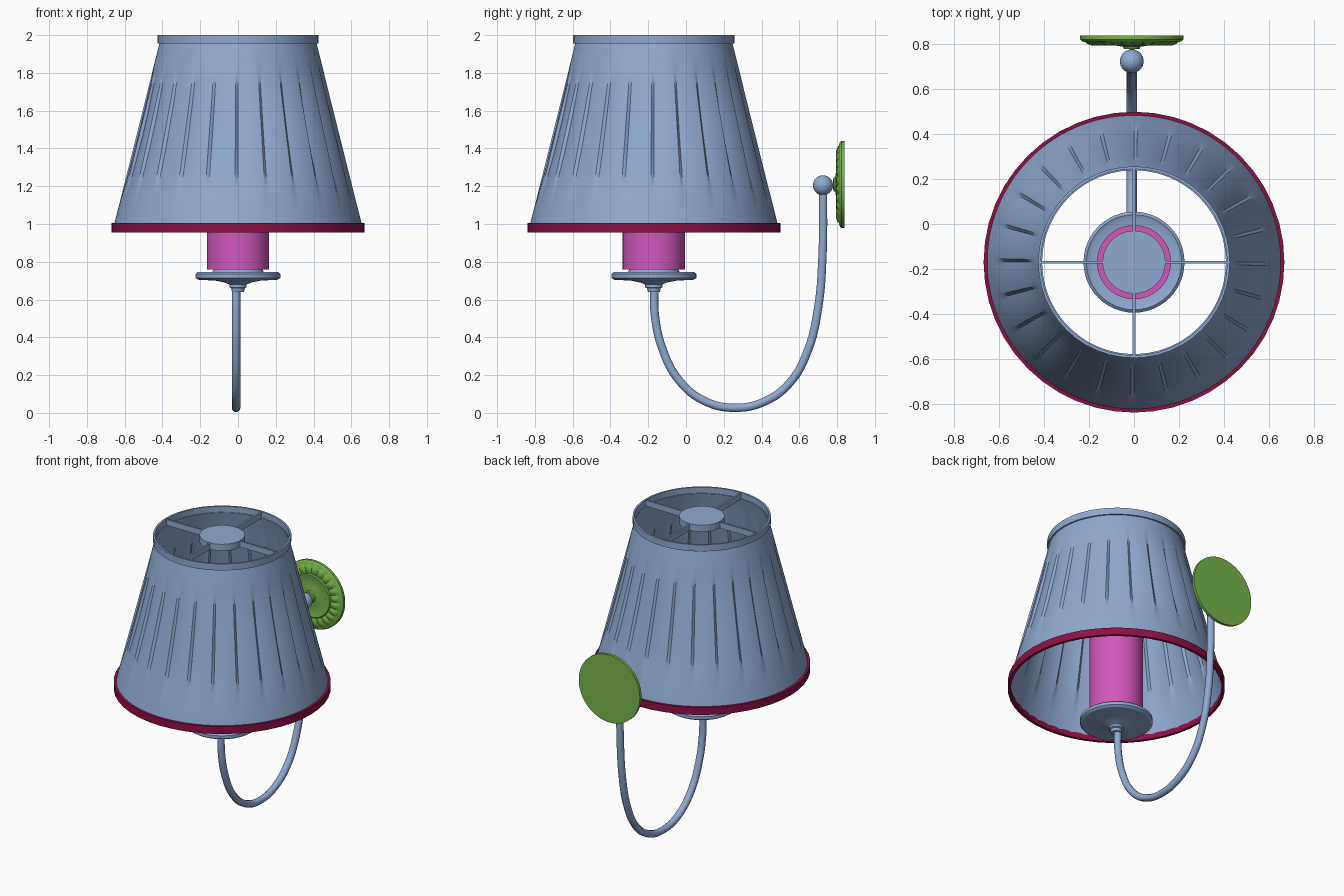
import bpy
import bmesh
from math import sin, cos, pi, radians

if "Cube" in bpy.data.objects:
    bpy.data.objects.remove(bpy.data.objects["Cube"])


def material(name, rgb):
    m = bpy.data.materials.new(name)
    m.use_nodes = True
    m.diffuse_color = (*rgb, 1)
    m.node_tree.nodes["Principled BSDF"].inputs["Base Color"].default_value = (*rgb, 1)
    return m


BLUE = material("dusty_blue", (0.28, 0.40, 0.64))
PINK = material("orchid_pink", (0.65, 0.095, 0.51))
CRIMSON = material("crimson", (0.27, 0.005, 0.06))
GREEN = material("leaf_green", (0.185, 0.46, 0.075))

AXIS_Y = -0.17   # centre line of shade and candle
ARM_X = -0.01


def finish(obj, mat, angle=30):
    obj.data.materials.append(mat)
    bpy.ops.object.select_all(action='DESELECT')
    obj.select_set(True)
    bpy.context.view_layer.objects.active = obj
    bpy.ops.object.shade_smooth_by_angle(angle=radians(angle))
    return obj


def lathe(name, profile, mat, loc=(0, AXIS_Y, 0), n=48, warp=None, rot=(0, 0, 0), angle=30):
    """Revolve (radius, height) points; warp may shift each point."""
    bm = bmesh.new()
    rings = []
    for r, z in profile:
        ring = []
        for i in range(n):
            a = 2 * pi * i / n
            dr, dz = warp(i, r, z) if warp else (0, 0)
            ring.append(bm.verts.new(((r + dr) * cos(a), (r + dr) * sin(a), z + dz)))
        rings.append(ring)
    for low, high in zip(rings, rings[1:]):
        for i in range(n):
            j = (i + 1) % n
            bm.faces.new((low[i], low[j], high[j], high[i]))
    bmesh.ops.remove_doubles(bm, verts=bm.verts, dist=1e-5)
    bmesh.ops.recalc_face_normals(bm, faces=bm.faces)
    mesh = bpy.data.meshes.new(name)
    bm.to_mesh(mesh)
    bm.free()
    obj = bpy.data.objects.new(name, mesh)
    bpy.context.collection.objects.link(obj)
    obj.location = loc
    obj.rotation_euler = rot
    return finish(obj, mat, angle)


def band(name, r_in, r_out, z0, z1, mat):
    pts = [(r_in, z0), (r_out, z0), (r_out, z1), (r_in, z1), (r_in, z0)]
    return lathe(name, pts, mat)


# Pleated shade: folds are deepest halfway up and fade at both ends
PLEATS, STEPS = 24, 10


def pleat(i, r, z):
    t = (z - 1.13) / 0.70
    if not 0 < t < 1:
        return 0, 0
    k = (i % STEPS) / STEPS
    return -0.015 * sin(pi * t) ** 0.6 * (1 - k) ** 2, 0


ROWS = 18
outer = [(0.66 - 0.245 * i / ROWS, 0.98 + 0.98 * i / ROWS) for i in range(ROWS + 1)]
inner = [(r - 0.006, z) for r, z in reversed(outer)]
lathe("pleated_shade", outer + inner + outer[:1], BLUE, n=PLEATS * STEPS, warp=pleat, angle=25)

# Shade bands
band("shade_bottom_trim", 0.652, 0.67, 0.955, 1.005, CRIMSON)
band("shade_top_ring", 0.415, 0.427, 1.955, 2.0, BLUE)

# Hub and four spokes in the top opening
lathe("shade_hub", [(0, 1.955), (0.14, 1.955), (0.14, 2.0), (0, 2.0)], BLUE)
for i in range(4):
    a = i * pi / 2
    bpy.ops.mesh.primitive_cube_add(
        size=1, location=(0.277 * cos(a), AXIS_Y + 0.277 * sin(a), 1.975), rotation=(0, 0, a))
    spoke = bpy.context.object
    spoke.name = f"shade_spoke_{i + 1}"
    spoke.scale = (0.285, 0.012, 0.04)
    finish(spoke, BLUE)

# Candle sleeve and drip dish with its neck
band("candle_sleeve", 0.14, 0.165, 0.76, 1.5, PINK)
lathe("drip_dish", [
    (0, 0.64), (0.032, 0.64), (0.036, 0.66), (0.046, 0.665), (0.046, 0.68), (0.07, 0.69),
    (0.12, 0.70), (0.21, 0.705), (0.225, 0.715), (0.225, 0.735), (0.212, 0.746),
    (0.195, 0.738), (0.14, 0.738), (0.13, 0.76), (0, 0.76)], BLUE)

# Swept arm
path = [(-0.168, 0.67), (-0.165, 0.52), (-0.125, 0.34), (-0.035, 0.17), (0.10, 0.062),
        (0.26, 0.027), (0.42, 0.062), (0.55, 0.16), (0.645, 0.33), (0.70, 0.56),
        (0.722, 0.82), (0.726, 1.19)]
curve = bpy.data.curves.new("arm", 'CURVE')
curve.dimensions = '3D'
curve.bevel_depth = 0.023
curve.bevel_resolution = 3
curve.use_fill_caps = True
spline = curve.splines.new('BEZIER')
spline.bezier_points.add(len(path) - 1)
for p, (y, z) in zip(spline.bezier_points, path):
    p.co = (ARM_X, y, z)
    p.handle_left_type = p.handle_right_type = 'AUTO'
spline.resolution_u = 6
arm = bpy.data.objects.new("arm", curve)
bpy.context.collection.objects.link(arm)
bpy.ops.object.select_all(action='DESELECT')
arm.select_set(True)
bpy.context.view_layer.objects.active = arm
bpy.ops.object.convert(target='MESH')
finish(bpy.context.object, BLUE, 50)

# Ball joint
bpy.ops.mesh.primitive_uv_sphere_add(segments=32, ring_count=16, radius=0.053,
                                     location=(ARM_X, 0.725, 1.205))
bpy.context.object.name = "ball_joint"
finish(bpy.context.object, BLUE)


# Wall plate with a ring of raised petals
def petals(i, r, z):
    return (0, 0.009 * abs(sin(pi * i / 6))) if 0.15 < r < 0.2 else (0, 0)


lathe("wall_plate", [
    (0, 0), (0.23, 0), (0.23, 0.018), (0.222, 0.026), (0.207, 0.03), (0.198, 0.03),
    (0.18, 0.036), (0.16, 0.036), (0.148, 0.038), (0.142, 0.045), (0.132, 0.045),
    (0.12, 0.04), (0.07, 0.045), (0.04, 0.05), (0.035, 0.06), (0, 0.062)],
    GREEN, loc=(ARM_X, 0.84, 1.21), n=144, warp=petals, rot=(pi / 2, 0, 0))
